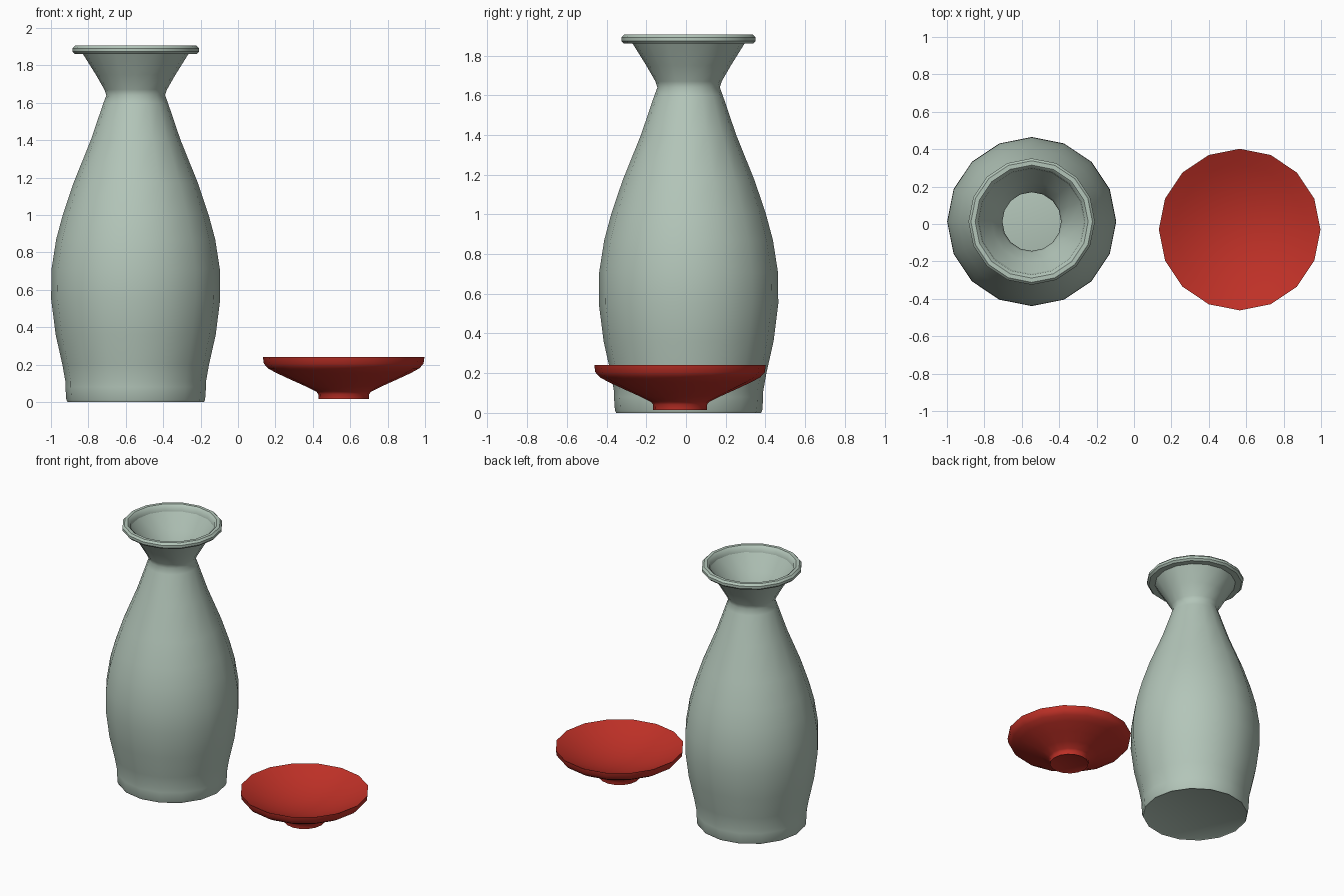
import bpy, bmesh, math

if "Cube" in bpy.data.objects:
    bpy.data.objects.remove(bpy.data.objects["Cube"], do_unlink=True)

SIDES = 16


def material(name, colour):
    mat = bpy.data.materials.new(name)
    mat.use_nodes = True
    mat.diffuse_color = (*colour, 1)
    mat.node_tree.nodes["Principled BSDF"].inputs["Base Color"].default_value = (*colour, 1)
    return mat


def lathe(name, profile, centre, mat, closed=False):
    """Revolve (radius, height) points; a zero radius becomes a pole."""
    bm = bmesh.new()
    rings = []
    for r, z in profile:
        if r == 0:
            rings.append([bm.verts.new((0, 0, z))] * SIDES)
        else:
            angles = [math.tau * i / SIDES for i in range(SIDES)]
            rings.append([bm.verts.new((r * math.cos(a), r * math.sin(a), z)) for a in angles])
    pairs = list(zip(rings, rings[1:]))
    if closed:
        pairs.append((rings[-1], rings[0]))
    for low, high in pairs:
        for i in range(SIDES):
            j = (i + 1) % SIDES
            corners = list(dict.fromkeys((low[i], low[j], high[j], high[i])))
            bm.faces.new(corners)
    mesh = bpy.data.meshes.new(name)
    bm.to_mesh(mesh)
    bm.free()
    mesh.materials.append(mat)
    obj = bpy.data.objects.new(name, mesh)
    obj.location = (*centre, 0)
    bpy.context.collection.objects.link(obj)
    bpy.ops.object.select_all(action="DESELECT")
    obj.select_set(True)
    bpy.context.view_layer.objects.active = obj
    bpy.ops.object.shade_smooth_by_angle(angle=math.radians(40))
    return obj


celadon = material("celadon glaze", (0.45, 0.56, 0.485))
red = material("red lacquer", (0.52, 0.03, 0.02))
bottle_centre = (-0.547, 0.013)
cup_centre = (0.565, -0.03)

# Bottle: thin-walled body from the base up to the flared mouth
lathe("bottle_body", [
    (0, 0.005), (0.355, 0.005), (0.365, 0), (0.371, 0.012), (0.376, 0.08), (0.376, 0.11),
    (0.392, 0.2), (0.428, 0.36), (0.452, 0.55), (0.45, 0.71),
    (0.425, 0.87), (0.39, 1.0), (0.333, 1.17), (0.24, 1.4),
    (0.172, 1.6), (0.157, 1.64), (0.167, 1.67), (0.213, 1.75), (0.288, 1.87),
], bottle_centre, celadon)

# Rounded lip around the mouth
lathe("bottle_lip", [
    (0.28, 1.86), (0.325, 1.86), (0.338, 1.873), (0.338, 1.891),
    (0.325, 1.905), (0.302, 1.905), (0.285, 1.89),
], bottle_centre, celadon, closed=True)

# Cup: foot, flared outside and shallow hollow inside
outside = [
    (0, 0.02), (0.125, 0.02), (0.135, 0.015), (0.136, 0.042), (0.146, 0.055),
    (0.2, 0.082), (0.28, 0.118), (0.36, 0.155), (0.405, 0.18),
    (0.427, 0.205), (0.432, 0.24),
]
hollow = [(0.43 * t, 0.12 + 0.12 * t * t) for t in (0.97, 0.8, 0.6, 0.4, 0.2, 0)]
lathe("cup", outside + hollow, cup_centre, red)
